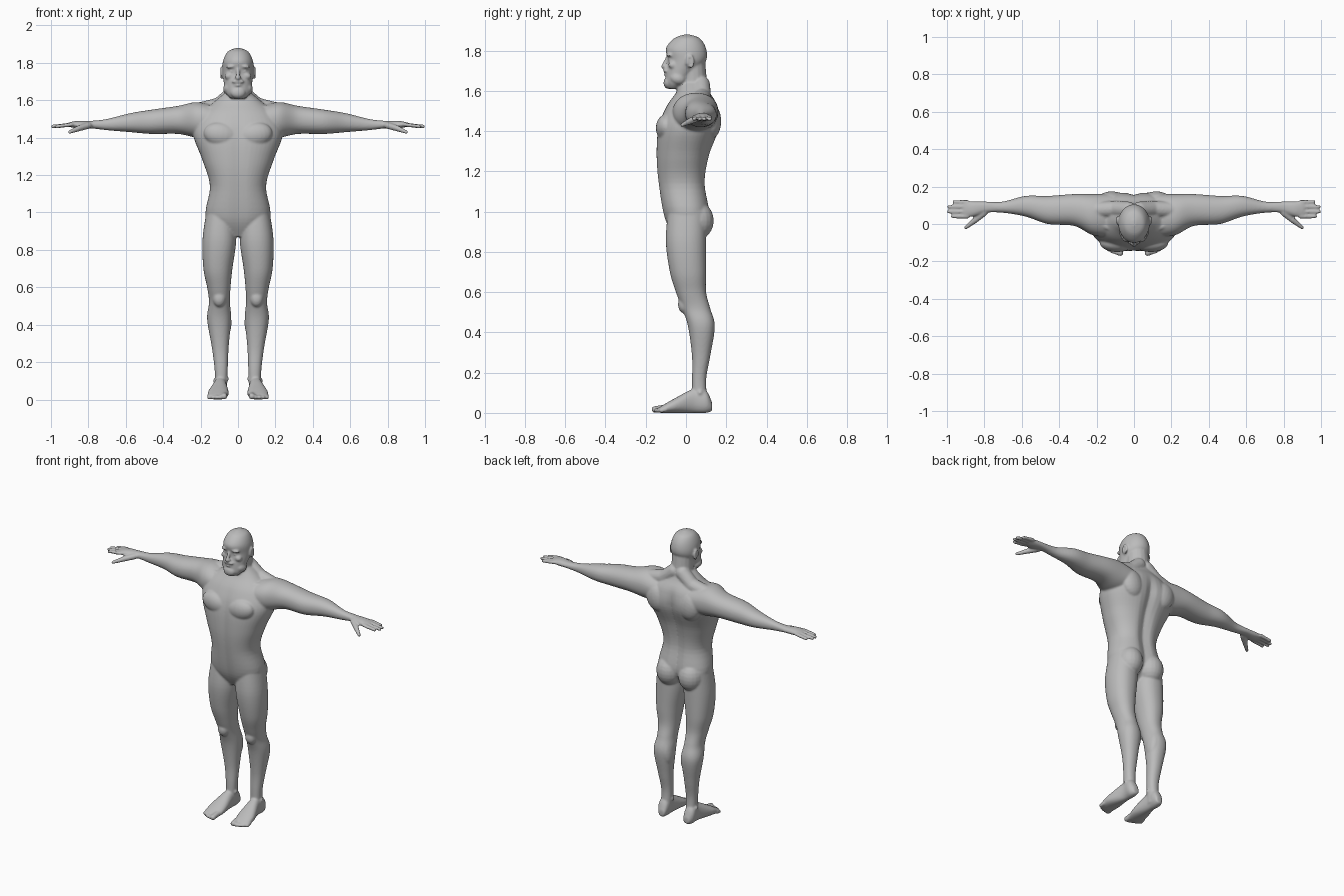
import bpy
import bmesh
from math import sin, cos, pi, exp, copysign
from mathutils import Matrix, Vector

old = bpy.data.objects.get("Cube")
if old:
    bpy.data.objects.remove(old)

grey = (0.5, 0.5, 0.5, 1)
skin = bpy.data.materials.new("grey skin")
skin.use_nodes = True
skin.diffuse_color = grey
skin.node_tree.nodes["Principled BSDF"].inputs["Base Color"].default_value = grey

middle = bmesh.new()   # parts on the centre line
half = bmesh.new()     # left-hand parts, mirrored later


def smooth_rows(rows, steps=6):
    """Spline through the section rows."""
    points = [Vector(row) for row in rows]
    points = [points[0], *points, points[-1]]
    result = []
    for before, start, end, after in zip(points, points[1:], points[2:], points[3:]):
        leave, arrive = (end - before) / 2, (after - start) / 2
        for step in range(steps):
            t = step / steps
            ease = t * t * (3 - 2 * t)
            result.append(start.lerp(end, ease) + leave * t * (1 - t) ** 2 - arrive * t * t * (1 - t))
    return result + [points[-1]]


def rounded(value, power):
    return copysign(abs(value) ** (2 / power), value)


def loft(bm, axis, rows, power=2.2, groove=None, sides=48):
    """Skin rounded sections (position, min u, max u, min v, max v) along an axis."""
    rings = []
    for along, u_min, u_max, v_min, v_max in smooth_rows(rows):
        ring = []
        for side in range(sides):
            angle = 2 * pi * side / sides
            u = (u_min + u_max + rounded(cos(angle), power) * (u_max - u_min)) / 2
            v = (v_min + v_max + rounded(sin(angle), power) * (v_max - v_min)) / 2
            if groove:
                v -= groove(u, v, along)
            place = {"x": (along, u, v), "y": (u, along, v), "z": (u, v, along)}
            ring.append(bm.verts.new(place[axis]))
        rings.append(ring)
    for lower, upper in zip(rings, rings[1:]):
        for side in range(sides):
            following = (side + 1) % sides
            bm.faces.new((lower[side], lower[following], upper[following], upper[side]))
    bm.faces.new(rings[0])
    bm.faces.new(rings[-1])


def loft_even(bm, rows, **options):
    """Upright loft whose rows are (height, half width, front, back)."""
    loft(bm, "z", [(z, -width, width, front, back) for z, width, front, back in rows], **options)


def blob(bm, centre, radii, turn=0.0, axis="Y"):
    matrix = Matrix.Translation(centre) @ Matrix.Rotation(turn, 4, axis) @ Matrix.Diagonal((*radii, 1))
    bmesh.ops.create_uvsphere(bm, u_segments=20, v_segments=12, radius=1, matrix=matrix)


def rod(bm, points, radii):
    """Round-ended tapering rod through the points."""
    points = [Vector(point) for point in points]
    for point, radius in zip(points, radii):
        blob(bm, point, (radius, radius, radius))
    for start, end, wide, narrow in zip(points, points[1:], radii, radii[1:]):
        facing = (end - start).to_track_quat("Z", "Y").to_matrix().to_4x4()
        matrix = Matrix.Translation((start + end) / 2) @ facing
        bmesh.ops.create_cone(bm, cap_ends=True, segments=16, radius1=wide, radius2=narrow,
                              depth=(end - start).length, matrix=matrix)


def spine_and_chest(u, v, z):
    """Shallow hollows down the spine and the breastbone."""
    fade = max(0, min(1, (1.56 - z) * 8))
    depth = 0.022 if v > 0 else -0.008
    return fade * depth * exp(-(u / 0.035) ** 2)


# torso
loft_even(middle, [
    (.87, .05, -.06, .05), (.97, .17, -.11, .12), (1.14, .15, -.14, .1), (1.28, .19, -.15, .12),
    (1.42, .24, -.14, .17), (1.52, .21, -.1, .16), (1.59, .13, -.05, .12), (1.64, .07, -.03, .1),
], power=2.3, groove=spine_and_chest)

# neck
rod(middle, [(0, .04, 1.58), (0, .03, 1.74)], [.07, .066])

# head
loft_even(middle, [
    (1.61, .04, -.09, -.03), (1.64, .065, -.1, 0), (1.69, .075, -.1, .05), (1.75, .084, -.09, .1),
    (1.81, .08, -.1, .1), (1.86, .055, -.06, .07), (1.88, .01, -.01, .02),
], power=2)

# nose, moustache, lip and chin beard
rod(middle, [(0, -.09, 1.77), (0, -.113, 1.72)], [.008, .011])
blob(middle, (0, -.1, 1.7), (.035, .013, .01))
blob(middle, (0, -.1, 1.68), (.02, .01, .006))
blob(middle, (0, -.09, 1.64), (.04, .022, .03))

# brow, eye, cheek, nostril, jaw beard
blob(half, (.034, -.08, 1.78), (.03, .018, .01), turn=.1)
blob(half, (.033, -.076, 1.755), (.014, .011, .01))
blob(half, (.046, -.066, 1.73), (.026, .022, .02), turn=.3)
blob(half, (.011, -.104, 1.72), (.008, .01, .007))
blob(half, (.05, -.04, 1.66), (.03, .04, .03), turn=-.25, axis="X")

# ear with a curled rim
blob(half, (.083, .02, 1.745), (.008, .018, .03), turn=-.2, axis="X")
rim = [pi * (1.1 - step / 4) for step in range(7)]
rod(half, [(.09, .02 + .017 * cos(angle), 1.745 + .03 * sin(angle)) for angle in rim], [.006] * len(rim))

# chest, shoulder blade, trapezius, collar bone, buttock
blob(half, (.09, -.1, 1.415), (.095, .05, .066), turn=-.2)
blob(half, (.12, .125, 1.45), (.075, .05, .09), turn=.3)
rod(half, [(.03, .075, 1.63), (.1, .08, 1.57), (.2, .075, 1.545)], [.045] * 3)
rod(half, [(.025, -.06, 1.55), (.19, 0, 1.56)], [.012, .015])
blob(half, (.08, .055, .955), (.08, .083, .095))

# arm and palm
loft(half, "x", [
    (.12, -.07, .16, 1.4, 1.57), (.22, -.06, .16, 1.4, 1.59), (.32, -.01, .16, 1.42, 1.57),
    (.46, 0, .15, 1.42, 1.55), (.58, .04, .15, 1.43, 1.53), (.7, .06, .12, 1.44, 1.5),
    (.79, .06, .12, 1.45, 1.49), (.86, .04, .12, 1.45, 1.49), (.91, .04, .12, 1.46, 1.48)])

# fingers, the middle pair longest
for finger in range(4):
    y = .04 + .026 * finger
    tip = .993 - .012 * (finger - 1.4) ** 2
    rod(half, [(.89, y, 1.47), (tip, y, 1.46)], [.011, .01])

# thumb
rod(half, [(.8, .06, 1.465), (.85, .02, 1.45), (.9, -.02, 1.43)], [.018, .016, .01])

# leg
loft(half, "z", [
    (1, .02, .17, -.09, .1), (.85, .01, .19, -.1, .1), (.7, .03, .185, -.08, .1),
    (.6, .04, .165, -.05, .1), (.52, .043, .155, -.02, .12), (.43, .037, .165, .01, .143),
    (.28, .05, .14, .03, .12), (.16, .055, .125, .03, .1), (.03, .06, .12, .03, .11)])

# kneecap, calf, ankle bones
blob(half, (.1, -.01, .54), (.035, .03, .045))
blob(half, (.07, .085, .43), (.034, .05, .09), turn=.1)
rod(half, [(.062, .06, .11), (.12, .07, .1)], [.014, .014])

# foot
loft(half, "y", [
    (.13, .07, .11, .01, .05), (.1, .06, .13, 0, .11), (.04, .06, .13, 0, .12),
    (-.06, .05, .16, 0, .07), (-.13, .06, .16, 0, .03)])

# toes, from the big one outward
for toe in range(5):
    x = .074 + .02 * toe
    tip = .002 * toe ** 2 - .155
    radius = .012 if toe else .017
    rod(half, [(x, -.1, radius * 1.5), (x, tip, radius)], [radius, radius])

# mirror the left-hand parts and gather everything into one mesh
body_mesh = bpy.data.meshes.new("body")
for flip in (1, -1):
    bmesh.ops.scale(half, vec=(flip, 1, 1), verts=half.verts)
    half.to_mesh(body_mesh)
    middle.from_mesh(body_mesh)
bmesh.ops.recalc_face_normals(middle, faces=middle.faces)
middle.to_mesh(body_mesh)
half.free()
middle.free()

body = bpy.data.objects.new("body", body_mesh)
bpy.context.collection.objects.link(body)
body_mesh.materials.append(skin)

# fuse the parts into one soft skin
fuse = body.modifiers.new("fuse", "REMESH")
fuse.mode = "VOXEL"
fuse.voxel_size = 0.006
fuse.use_smooth_shade = True
soften = body.modifiers.new("soften", "SMOOTH")
soften.factor = 0.5
soften.iterations = 5
